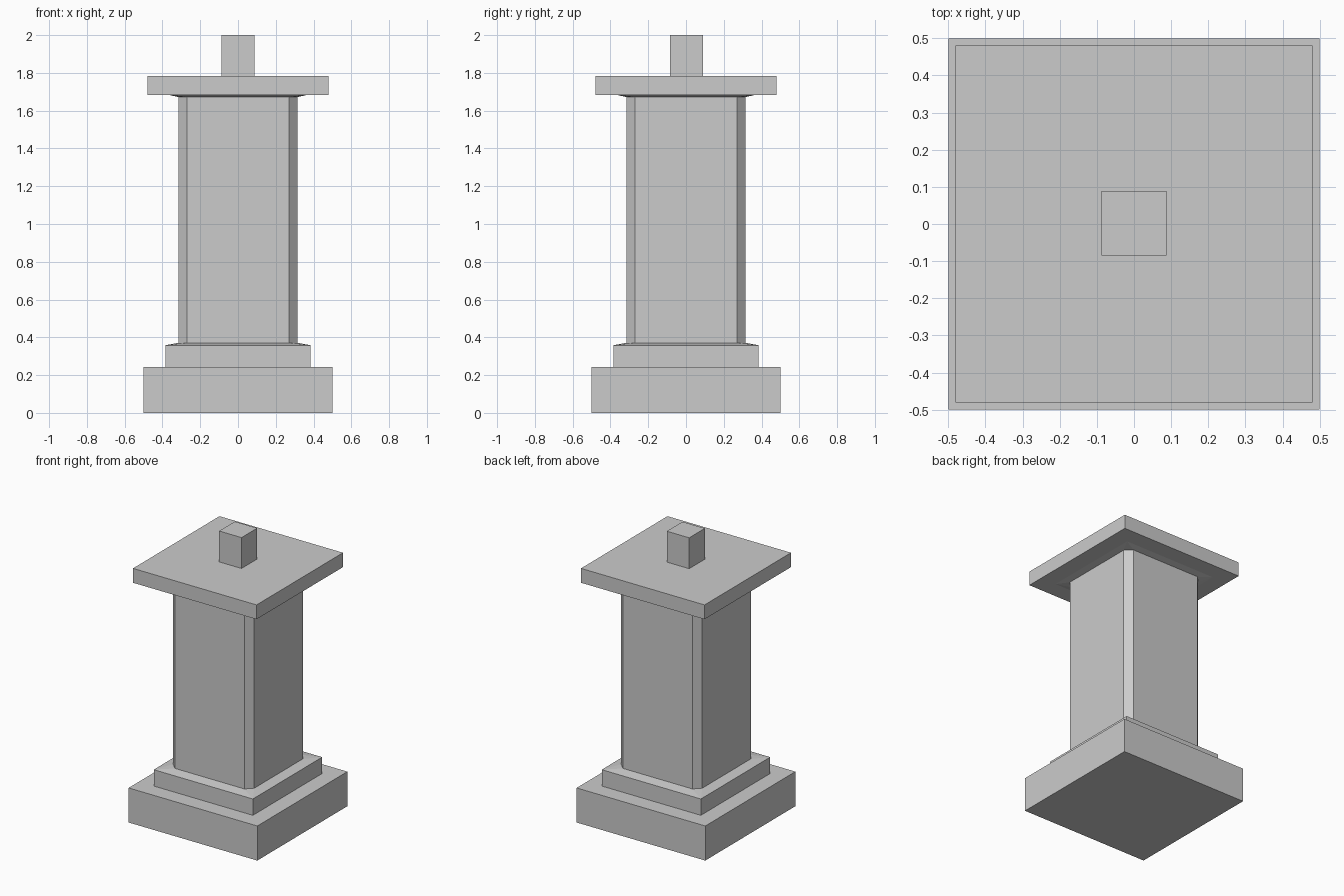
import bpy, bmesh

if "Cube" in bpy.data.objects:
    bpy.data.objects.remove(bpy.data.objects["Cube"])


def loft(name, rings, y=0.0):
    """Stack square rings (half width, corner chamfer, z) into a closed solid."""
    bm = bmesh.new()
    loops = []
    for h, c, z in rings:
        k = h - c
        pts = [(h, -k), (h, k), (k, h), (-k, h), (-h, k), (-h, -k), (-k, -h), (k, -h)]
        loops.append([bm.verts.new((px, py + y, z)) for px, py in pts])
    for a, b in zip(loops, loops[1:]):
        for i in range(8):
            j = (i + 1) % 8
            bm.faces.new((a[i], a[j], b[j], b[i]))
    bm.faces.new(loops[0][::-1])
    bm.faces.new(loops[-1])
    # Unchamfered corners collapse to single points
    bmesh.ops.remove_doubles(bm, verts=bm.verts, dist=0.0001)
    bmesh.ops.recalc_face_normals(bm, faces=bm.faces)
    mesh = bpy.data.meshes.new(name)
    bm.to_mesh(mesh)
    bm.free()
    obj = bpy.data.objects.new(name, mesh)
    bpy.context.collection.objects.link(obj)
    return obj


def block(name, half, z0, z1, y=0.0):
    return loft(name, [(half, 0, z0), (half, 0, z1)], y)


# Wide foot slab
block("base", 0.5, 0.0, 0.243)

# Plinth step, sloped shoulder, chamfered shaft and flare under the cap
loft("shaft", [
    (0.385, 0, 0.243),
    (0.385, 0, 0.358),
    (0.315, 0.045, 0.371),
    (0.315, 0.045, 1.672),
    (0.36, 0, 1.682),
])

# Cap slab and the small post on top
block("cap", 0.48, 1.682, 1.783)
block("top_post", 0.087, 1.783, 2.0, y=0.002)
